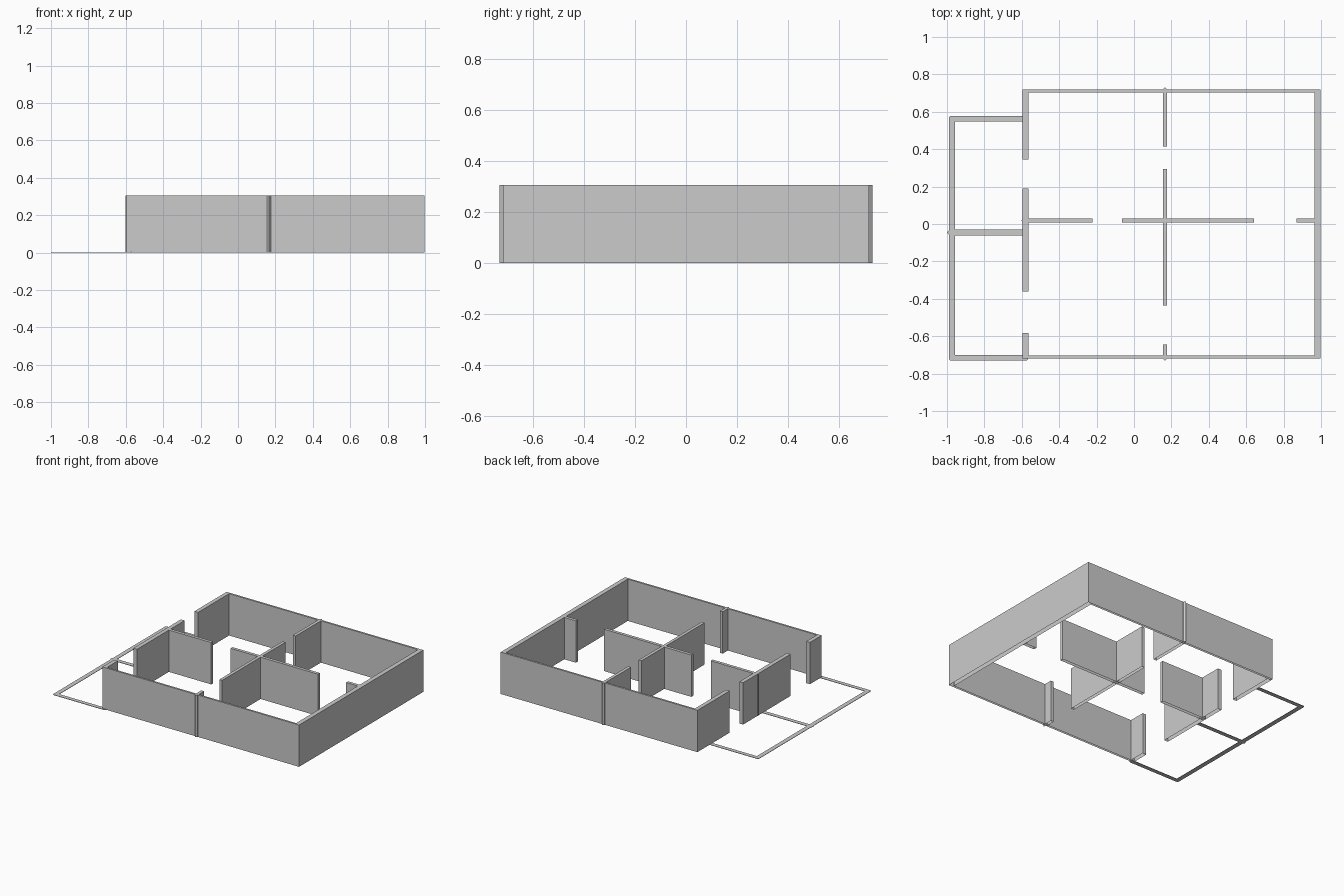
import bpy, bmesh

old = bpy.data.objects.get("Cube")
if old:
    bpy.data.objects.remove(old, do_unlink=True)

WALL_H = 0.306
FRAME_H = 0.003

grey = bpy.data.materials.new("plain grey")
grey.use_nodes = True
colour = (0.6, 0.6, 0.6, 1)
grey.diffuse_color = colour
grey.node_tree.nodes["Principled BSDF"].inputs["Base Color"].default_value = colour


def prism(name, outline, height, closed):
    """Raise a plan outline (counter-clockwise) to a flat-topped solid."""
    bm = bmesh.new()
    low = [bm.verts.new((x, y, 0)) for x, y in outline]
    high = [bm.verts.new((x, y, height)) for x, y in outline]
    n = len(outline)
    bm.faces.new(high)
    if closed:
        bm.faces.new(low[::-1])
    for i in range(n):
        j = (i + 1) % n
        bm.faces.new((low[i], low[j], high[j], high[i]))
    mesh = bpy.data.meshes.new(name)
    bm.to_mesh(mesh)
    bm.free()
    mesh.materials.append(grey)
    obj = bpy.data.objects.new(name, mesh)
    bpy.context.collection.objects.link(obj)
    return obj


def strip(name, axis, start, end, mid, width, height=WALL_H, tip=None, closed=False):
    """Straight run along x or y; tip is 'start' or 'end' for a pointed end."""
    w, s = width / 2, 0.013
    pts = [(start, -w), (end, -w), (end, w), (start, w)]
    if tip == "start":
        pts = [(start + s, -w), (end, -w), (end, w), (start + s, w), (start, 0)]
    elif tip == "end":
        pts = [(start, -w), (end - s, -w), (end, 0), (end - s, w), (start, w)]
    if axis == "x":
        plan = [(a, mid + b) for a, b in pts]
    else:
        plan = [(mid - b, a) for a, b in pts]
    return prism(name, plan, height, closed)


# Outer wall: one U around the back, left and front
L, R, Y = -0.595, 0.997, 0.718
RI, YI = 0.964, 0.704
prism("outer_wall", [(L, -Y), (R, -Y), (R, Y), (L, Y),
                     (L, YI), (RI, YI), (RI, -YI), (L, -YI)], WALL_H, False)

# Right-hand wall, broken by two door gaps
for name, a, b in (("back", 0.345, YI), ("middle", -0.36, 0.19), ("front", -YI, -0.583)):
    strip("right_wall_" + name, "y", a, b, -0.58, 0.03)

# Long partition from front to back, pointed where it pierces the outer wall
for name, a, b, tip in (("back", 0.414, 0.732, "end"),
                        ("middle", -0.436, 0.294, None),
                        ("front", -0.732, -0.644, "start")):
    strip("long_partition_" + name, "y", a, b, 0.166, 0.023, tip=tip)

# Cross partition
for name, a, b, tip in (("right", -0.602, -0.222, "start"),
                        ("middle", -0.064, 0.642, None),
                        ("left", 0.87, RI, None)):
    strip("cross_partition_" + name, "x", a, b, 0.019, 0.023, tip=tip)

# Flat terrace outline on the ground, with clipped corners
O, I, c = -0.99, -0.957, 0.008
B, F = 0.578, -0.73
prism("terrace_outline", [(L, B), (O + c, B), (O, B - c), (O, F + c), (O + c, F),
                          (-0.575, F), (-0.566, F + c), (-0.566, F + 0.03),
                          (I, F + 0.03), (I, B - 0.03), (L, B - 0.03)], FRAME_H, True)
strip("terrace_divider", "x", -1.0, L, -0.046, 0.031, FRAME_H, "start", True)
